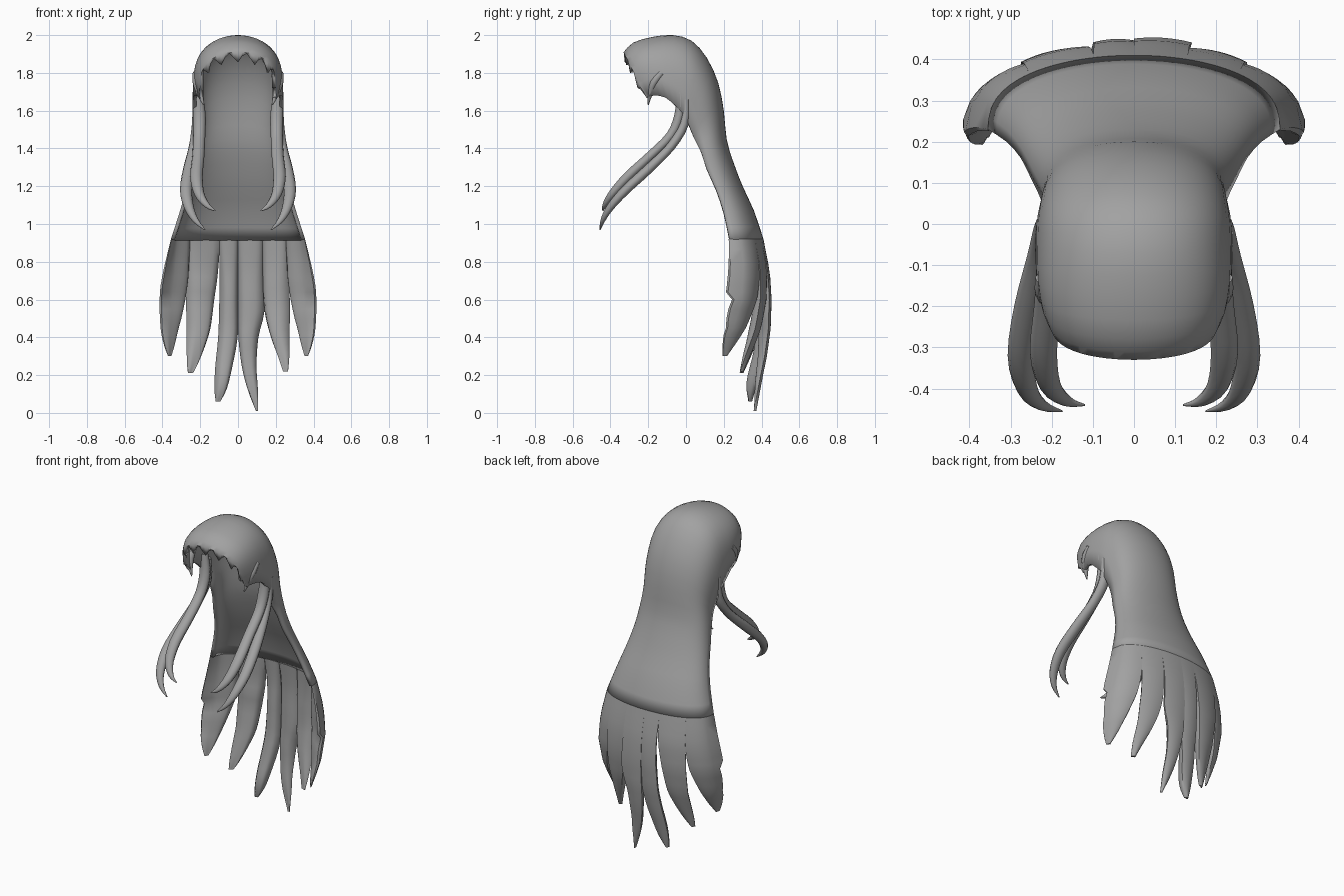
import bpy, math
from mathutils import Vector

if "Cube" in bpy.data.objects:
    bpy.data.objects.remove(bpy.data.objects["Cube"])

hair = bpy.data.materials.new("hair_grey")
hair.diffuse_color = (0.36, 0.36, 0.36, 1)
hair.use_nodes = True
hair.node_tree.nodes["Principled BSDF"].inputs["Base Color"].default_value = hair.diffuse_color


def make(name, verts, faces, angle=50):
    me = bpy.data.meshes.new(name)
    me.from_pydata(verts, [], faces)
    me.materials.append(hair)
    ob = bpy.data.objects.new(name, me)
    bpy.context.collection.objects.link(ob)
    bpy.ops.object.select_all(action='DESELECT')
    bpy.context.view_layer.objects.active = ob
    ob.select_set(True)
    bpy.ops.object.shade_smooth_by_angle(angle=math.radians(angle))
    return ob


def loft_closed(name, rings):
    n = len(rings[0])
    verts = [p for r in rings for p in r]
    faces = [(i * n + j, i * n + (j + 1) % n, (i + 1) * n + (j + 1) % n, (i + 1) * n + j)
             for i in range(len(rings) - 1) for j in range(n)]
    faces += [tuple(range(n))[::-1], tuple(range(len(verts) - n, len(verts)))]
    ob = make(name, verts, faces)
    bpy.ops.object.mode_set(mode='EDIT')
    bpy.ops.mesh.select_all(action='SELECT')
    bpy.ops.mesh.normals_make_consistent(inside=False)
    bpy.ops.object.mode_set(mode='OBJECT')
    return ob


def smooth_path(pts, steps):
    """Catmull-Rom resampling of equal-length tuples."""
    out = []
    for i in range(len(pts) - 1):
        a, b, c, d = (pts[max(0, min(len(pts) - 1, k))] for k in (i - 1, i, i + 1, i + 2))
        for s in range(steps):
            t = s / steps
            out.append(tuple(0.5 * (2 * q + (r - p) * t + (2 * p - 5 * q + 4 * r - w) * t * t
                                    + (3 * q - p - 3 * r + w) * t ** 3)
                             for p, q, r, w in zip(a, b, c, d)))
    return out + [pts[-1]]


# Cap and back curtain: arches (centre y, centre z, half width, side y, side z, roundness)
ARCHES = [(-.33, 1.91, .205, -.21, 1.67, .55), (-.28, 1.96, .225, -.17, 1.68, .55),
          (-.18, 1.99, .238, -.11, 1.67, .55), (-.07, 2.0, .24, -.05, 1.62, .55),
          (.03, 1.97, .238, -.01, 1.58, .55), (.11, 1.88, .232, .01, 1.54, .57),
          (.17, 1.75, .226, .025, 1.50, .6), (.20, 1.60, .222, .045, 1.45, .65),
          (.215, 1.45, .235, .08, 1.38, .7), (.25, 1.33, .25, .11, 1.29, .75),
          (.30, 1.20, .275, .16, 1.18, .8), (.36, 1.07, .31, .20, 1.06, .8),
          (.41, .92, .355, .23, .92, .8)]
COLS = 28


def arch(yc, zc, w, ys, zs, e):
    row = []
    for c in range(COLS + 1):
        a = math.pi * (c / COLS - .5)
        k = max(0, math.cos(a)) ** e
        row.append(Vector((w * math.sin(a), ys + (yc - ys) * k, zs + (zc - zs) * k)))
    return row


rows = [arch(*r) for r in smooth_path(ARCHES, 2)]
# Jagged fringe hanging off the first arch
teeth = (.005, .03, .055, .02)
rows.insert(0, [p + Vector((0, .006, -teeth[c % 4])) for c, p in enumerate(rows[0])])
n = COLS + 1
cap = make("cap_and_back_curtain", [p for r in rows for p in r],
           [(i * n + j, i * n + j + 1, (i + 1) * n + j + 1, (i + 1) * n + j)
            for i in range(len(rows) - 1) for j in range(COLS)])
solid = cap.modifiers.new("thickness", 'SOLIDIFY')
solid.thickness, solid.offset = .02, -1

# Lower curtain surface: z, centre y, half width, side y
LOWER = [(.92, .41, .355, .23), (.75, .445, .395, .245), (.6, .455, .418, .25),
         (.45, .45, .415, .24), (.3, .43, .40, .2), (.2, .41, .40, .2), (0, .375, .40, .2)]


def surface_y(x, z):
    for a, b in zip(LOWER, LOWER[1:]):
        if z >= b[0]:
            t = (z - a[0]) / (b[0] - a[0])
            yc, w, ys = (p + (q - p) * t for p, q in zip(a[1:], b[1:]))
            return ys + (yc - ys) * max(0, 1 - (x / w) ** 2) ** .4


def back_lock(name, edges, pull, sign=1):
    """Tapered lock; edges are (z, inner x, outer x)."""
    path = smooth_path(edges, 3)
    z0, z1 = path[0][0], path[-1][0]
    full = max(r - l for _, l, r in path)
    rings = []
    for z, l, r in path:
        t = (z0 - z) / (z0 - z1)
        outer, inner = [], []
        for k in range(9):
            u = k / 4 - 1
            x = (l + r) / 2 + u * (r - l) / 2
            p = Vector((x, surface_y(x, max(z, 0)) - pull * t * t, z))
            # lens-shaped thickness, rounded edges toward the tip
            th = (.02 + .04 * min(1, t * 3)) * min(1, (r - l) / full * 1.3)
            p.y -= .012 * t * u * u
            inward = Vector((-2.2 * x, -1, 0)).normalized()
            outer.append(p)
            inner.append(p + inward * th * (.25 + .75 * math.sqrt(max(0, 1 - u * u))))
        rings.append([Vector((sign * p.x, p.y, p.z)) for p in outer + inner[::-1]])
    loft_closed(name, rings)


OUTER = [(.92, .255, .355), (.72, .27, .402), (.6, .288, .415), (.45, .325, .41),
         (.36, .342, .392), (.3, .355, .37)]
for side, s in (("right", 1), ("left", -1)):
    back_lock("outer_lock_" + side, OUTER, .10, s)
back_lock("middle_lock_left", [(.92, .1, .255), (.85, .1, .26), (.72, .112, .272), (.6, .13, .275),
                               (.45, .15, .272), (.35, .18, .272), (.26, .215, .27),
                               (.21, .24, .265)], .07, -1)
back_lock("middle_lock_right", [(.92, .13, .255), (.72, .135, .27), (.54, .145, .275),
                                (.4, .18, .272), (.3, .215, .272), (.22, .24, .265)], .07)
back_lock("centre_lock_left", [(.92, 0, .1), (.72, 0, .097), (.55, 0, .1), (.4, .002, .105),
                               (.25, .03, .12), (.13, .06, .125), (.06, .095, .118)], .03, -1)
back_lock("centre_lock_right", [(.92, 0, .13), (.72, 0, .135), (.54, 0, .14), (.4, .002, .108),
                                (.25, .02, .098), (.13, .05, .105), (.01, .095, .107)], .0)


def strand(name, pts, sign):
    """Round tapered strand; points are x, y, z, radius."""
    path = smooth_path(pts, 3)
    rings = []
    for i, (x, y, z, r) in enumerate(path):
        d = (Vector(path[min(i + 1, len(path) - 1)][:3]) - Vector(path[max(i - 1, 0)][:3])).normalized()
        u = d.cross(Vector((0, -.7, .7))).normalized()
        if abs(d.y) + abs(d.z) > .5:
            u = (Vector((1, 0, 0)) - d * d.x).normalized()
        v = d.cross(u)
        ring = []
        for k in range(10):
            a = k * math.tau / 10
            p = Vector((x, y, z)) + (u * math.cos(a) + v * math.sin(a) * .8) * max(r, .002)
            ring.append(Vector((sign * p.x, p.y, p.z)))
        rings.append(ring)
    loft_closed(name, rings)


# Front side strands and temple tufts, mirrored
UPPER = [(.215, -.03, 1.70, .025), (.205, -.035, 1.58, .034), (.205, -.08, 1.47, .032),
         (.21, -.19, 1.36, .032), (.22, -.31, 1.25, .033), (.205, -.39, 1.16, .027),
         (.165, -.43, 1.10, .016), (.12, -.44, 1.07, .003)]
UNDER = [(.215, 0, 1.66, .025), (.212, -.01, 1.53, .032), (.23, -.08, 1.41, .03),
         (.258, -.2, 1.29, .033), (.275, -.32, 1.18, .032), (.26, -.40, 1.09, .026),
         (.225, -.44, 1.02, .016), (.175, -.455, .97, .003)]
TUFT = [(.215, -.13, 1.80, .025), (.212, -.17, 1.75, .028), (.2, -.19, 1.69, .018),
        (.182, -.2, 1.63, .003)]
for side, s in (("right", 1), ("left", -1)):
    strand("front_strand_upper_" + side, UPPER, s)
    strand("front_strand_under_" + side, UNDER, s)
    strand("temple_tuft_" + side, TUFT, s)
